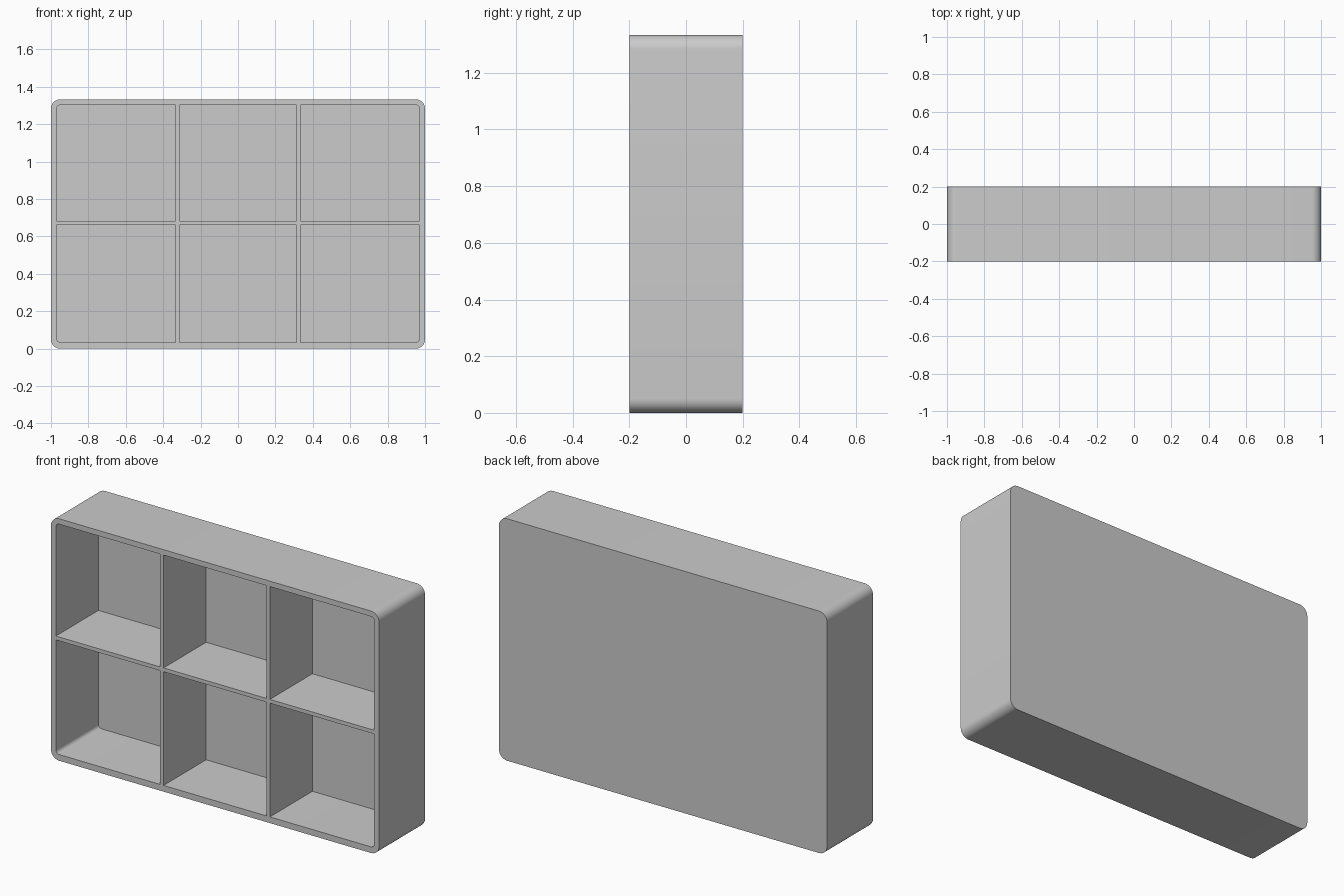
import bpy, bmesh
from mathutils import Matrix, Vector

if "Cube" in bpy.data.objects:
    bpy.data.objects.remove(bpy.data.objects["Cube"])

W, H, D = 2.0, 1.333, 0.4      # overall size
WALL, BACK, DIV = 0.03, 0.03, 0.021
XI = W / 2 - WALL              # inner half width
Z0, Z1, ZM = 0.034, 1.303, 0.671


def add_box(bm, x0, x1, y0, y1, z0, z1):
    lo, hi = Vector((x0, y0, z0)), Vector((x1, y1, z1))
    mat = Matrix.Translation((lo + hi) / 2) @ Matrix.Diagonal((*(hi - lo), 1))
    bmesh.ops.create_cube(bm, size=1, matrix=mat)


def round_corners(bm, half_w, radius):
    """Round the front-to-back edges that lie at the outermost corners."""
    zs = [v.co.z for v in bm.verts]
    lo, hi = min(zs), max(zs)

    def at_corner(v):
        return abs(abs(v.co.x) - half_w) < 1e-4 and min(v.co.z - lo, hi - v.co.z) < 1e-4

    edges = [e for e in bm.edges
             if abs(e.verts[0].co.y - e.verts[1].co.y) > 0.1
             and all(at_corner(v) for v in e.verts)]
    bmesh.ops.bevel(bm, geom=edges, offset=radius, segments=10, profile=0.5, affect='EDGES')


def make_object(name, bm):
    mesh = bpy.data.meshes.new(name)
    bmesh.ops.recalc_face_normals(bm, faces=bm.faces)
    bm.to_mesh(mesh)
    bm.free()
    ob = bpy.data.objects.new(name, mesh)
    bpy.context.collection.objects.link(ob)
    return ob


# Solid outer block with rounded corners
bm = bmesh.new()
add_box(bm, -W / 2, W / 2, -D / 2, D / 2, 0, H)
round_corners(bm, W / 2, 0.05)
shelf = make_object("wall_shelf", bm)

# Six compartments, open at the front
bm = bmesh.new()
xc, h = 0.324, DIV / 2
columns = [(-XI, -xc - h), (-xc + h, xc - h), (xc + h, XI)]
rows = [(Z0, ZM - h), (ZM + h, Z1)]
for x0, x1 in columns:
    for z0, z1 in rows:
        add_box(bm, x0, x1, -D / 2 - 0.1, D / 2 - BACK, z0, z1)
round_corners(bm, XI, 0.02)
cutter = make_object("compartment_cutter", bm)
cutter.hide_render = True

# Carve the compartments out of the block
mod = shelf.modifiers.new("compartments", 'BOOLEAN')
mod.operation = 'DIFFERENCE'
mod.solver = 'EXACT'
mod.object = cutter
bpy.context.view_layer.objects.active = shelf
shelf.select_set(True)
bpy.ops.object.modifier_apply(modifier=mod.name)
bpy.data.objects.remove(cutter)
bpy.ops.object.shade_smooth_by_angle()
